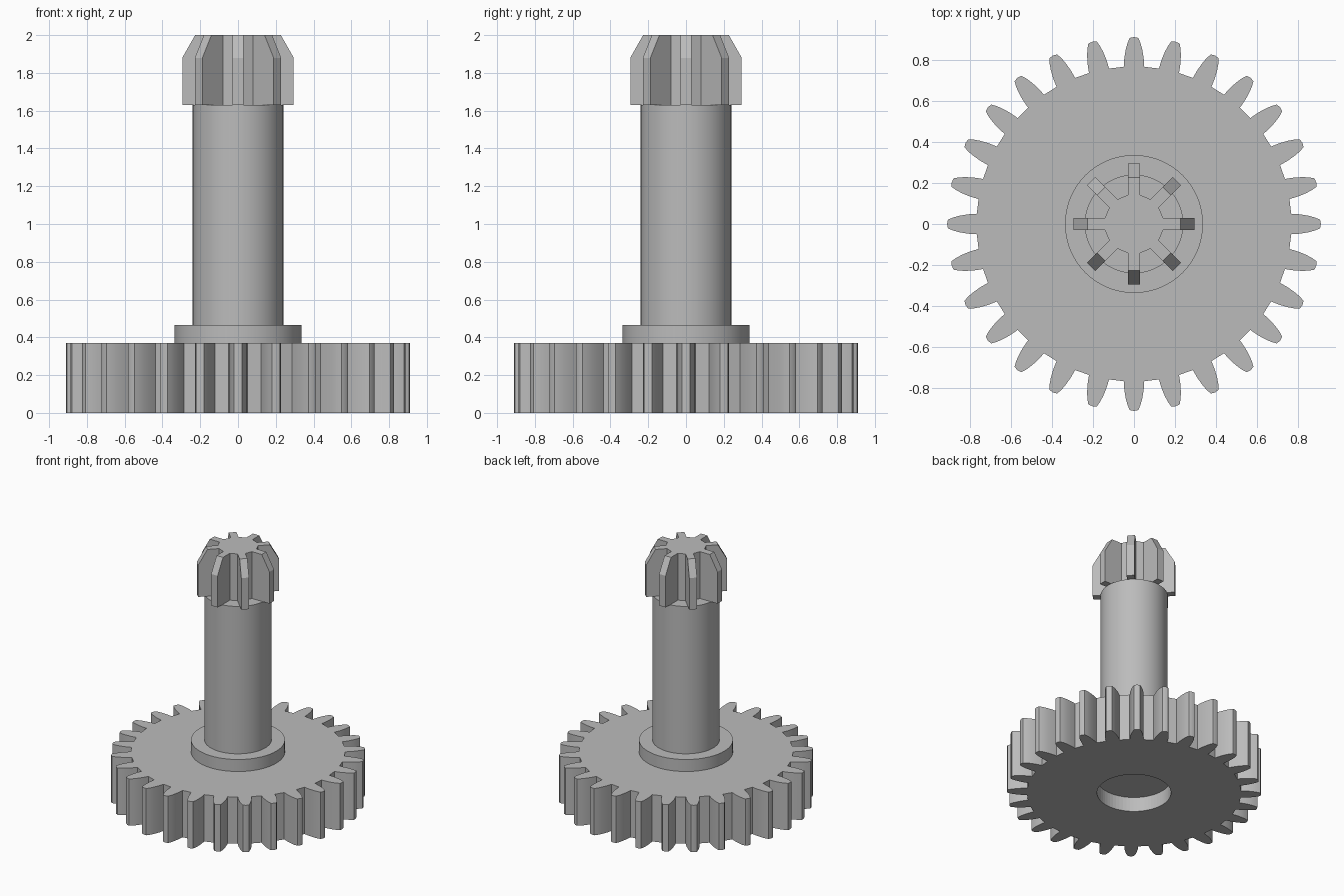
import bpy, bmesh, math
from mathutils import Matrix, Vector

cube = bpy.data.objects.get("Cube")
if cube:
    bpy.data.objects.remove(cube, do_unlink=True)

grey = bpy.data.materials.new("plain grey")
grey.use_nodes = True
grey.diffuse_color = (0.5, 0.5, 0.5, 1)
grey.node_tree.nodes["Principled BSDF"].inputs["Base Color"].default_value = (0.5, 0.5, 0.5, 1)


def prism(name, profile, z0, z1):
    """Extrude a closed xy profile between two heights."""
    bm = bmesh.new()
    face = bm.faces.new([bm.verts.new((x, y, z0)) for x, y in profile])
    ext = bmesh.ops.extrude_face_region(bm, geom=[face])
    moved = [v for v in ext["geom"] if isinstance(v, bmesh.types.BMVert)]
    bmesh.ops.translate(bm, vec=(0, 0, z1 - z0), verts=moved)
    bmesh.ops.recalc_face_normals(bm, faces=bm.faces)
    mesh = bpy.data.meshes.new(name)
    bm.to_mesh(mesh)
    bm.free()
    mesh.materials.append(grey)
    obj = bpy.data.objects.new(name, mesh)
    bpy.context.collection.objects.link(obj)
    return obj


def circle(radius, sides=64):
    return [(radius * math.cos(math.tau * i / sides), radius * math.sin(math.tau * i / sides))
            for i in range(sides)]


def around(points, count):
    """Repeat a run of points, given about the +x axis, around the centre."""
    ring = []
    for i in range(count):
        turn = Matrix.Rotation(math.tau * i / count, 2)
        ring += [tuple(turn @ Vector(p)) for p in points]
    return ring


def smooth(obj):
    bpy.ops.object.select_all(action="DESELECT")
    obj.select_set(True)
    bpy.context.view_layer.objects.active = obj
    bpy.ops.object.shade_smooth_by_angle(angle=math.radians(25))


# Gear wheel: one curved tooth flank, mirrored, repeated around the rim
flank = [(0.765, 0.05), (0.81, 0.047), (0.85, 0.04), (0.88, 0.032), (0.906, 0.021)]
tooth = [(r, -w) for r, w in flank] + [(0.91, 0)] + [(r, w) for r, w in reversed(flank)]
gear = prism("gear_wheel", around(tooth, 28), 0, 0.37)

# Shallow round recess in the underside
cutter = prism("recess_cutter", circle(0.265), -0.1, 0.115)
cutter.hide_render = True
cutter.hide_set(True)
recess = gear.modifiers.new("recess", "BOOLEAN")
recess.object = cutter
recess.solver = "EXACT"
smooth(gear)

# Collar and shaft
smooth(prism("collar", circle(0.336), 0.37, 0.465))
smooth(prism("shaft", circle(0.24), 0.465, 1.63))

# Splined head: faceted core with eight chamfered fins
fin_half = 0.028
prism("head_core", around([(0.142, -fin_half), (0.142, fin_half)], 8), 1.63, 2)
fin_side = [(0.1, 1.63), (0.295, 1.63), (0.295, 1.88), (0.227, 2), (0.1, 2)]
for i in range(8):
    fin = prism(f"head_fin_{i + 1}", fin_side, -fin_half, fin_half)
    upright = Matrix.Rotation(math.pi / 2, 4, "X")
    fin.data.transform(Matrix.Rotation(math.tau * i / 8, 4, "Z") @ upright)
